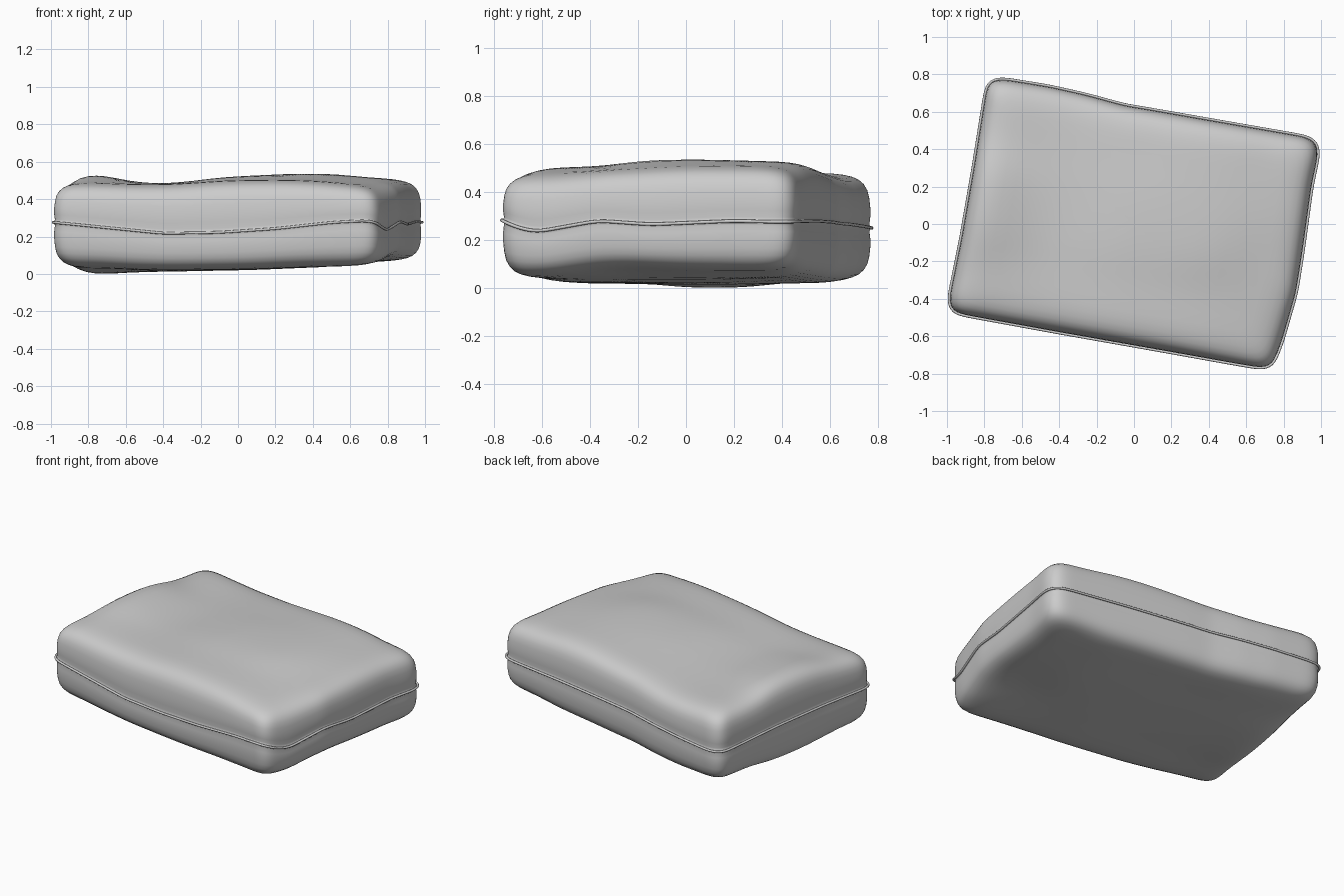
import bpy, bmesh, math
from mathutils import Vector

if "Cube" in bpy.data.objects:
    bpy.data.objects.remove(bpy.data.objects["Cube"])

# Seam outline, counter-clockwise from the front-left corner: x, y, seam height
OUTLINE = [(-.99, -.46, .275), (-.965, -.483, .273), (-.91, -.495, .268),
           (-.4, -.588, .217), (-.1, -.641, .222), (.2, -.694, .242), (.5, -.748, .275),
           (.68, -.779, .285), (.72, -.778, .283), (.75, -.755, .272),
           (.77, -.71, .252), (.80, -.63, .234), (.875, -.37, .281), (.91, -.15, .265),
           (.958, .2, .28), (.994, .37, .276), (.994, .42, .276), (.972, .455, .277),
           (.92, .475, .278), (.5, .548, .28), (.1, .618, .275), (-.05, .643, .27),
           (-.25, .698, .265), (-.45, .743, .258), (-.70, .784, .25), (-.75, .783, .25),
           (-.788, .762, .25), (-.801, .71, .251), (-.865, .31, .268), (-.933, -.08, .275),
           (-1, -.41, .276)]

# Gentle undulation of the two faces: x, y, top height, bottom height
FACES = [(-.85, -.35, .485, .035), (-.4, -.45, .478, .018), (0, -.5, .503, .022),
         (.4, -.58, .505, .035), (.72, -.68, .462, .035),
         (-.88, .08, .545, -.008), (-.4, .08, .478, .012), (0, 0, .525, .018),
         (.38, 0, .54, .033), (.83, -.3, .495, .09), (.9, .05, .513, .07),
         (-.75, .68, .485, .03), (-.35, .6, .468, .018), (0, .5, .505, .03),
         (.4, .45, .53, .042), (.9, .4, .505, .07)]

# Side profile: inset from seam, fraction of the height to the face
PROFILE = [(.012, .035), (.013, .08), (.010, .2), (.010, .36), (.014, .54), (.021, .68),
           (.034, .79), (.052, .87), (.075, .925), (.105, .962), (.14, .985),
           (.18, .996), (.24, 1), (.31, 1)]


def resample(pts, n):
    pts = [Vector(p) for p in pts]
    segs = [(a, b, (b - a).length) for a, b in zip(pts, pts[1:] + pts[:1])]
    total, out, start, k = sum(s[2] for s in segs), [], 0, 0
    for i in range(n):
        d = total * i / n
        while d > start + segs[k][2]:
            start += segs[k][2]
            k += 1
        a, b, l = segs[k]
        out.append(a.lerp(b, (d - start) / l))
    for _ in range(5):
        out = [(out[i - 1] + out[i] * 2 + out[(i + 1) % n]) / 4 for i in range(n)]
    return out


def face_height(x, y, col):
    num = den = 0
    for p in FACES:
        w = math.exp(-((x - p[0]) ** 2 + (y - p[1]) ** 2) / .075)
        num, den = num + w * p[col], den + w
    return num / den


U, V = Vector((.985, -.174)), Vector((.174, .985))


def inset(p, d):
    q = Vector((p.x, p.y))
    return U * q.dot(U) * (1 - d / .885) + V * q.dot(V) * (1 - d / .635)


N = 280
outline = resample(OUTLINE, N)

# Padded body: rings from seam to the middle of each face
bm = bmesh.new()
seam = [bm.verts.new((*inset(p, .008), p.z)) for p in outline]
for col in (2, 3):
    steps = [(d, f, 1) for d, f in PROFILE] + [(.31, 1, s) for s in (.85, .7, .55, .4, .25, .1)]
    prev = seam
    for d, f, s in steps:
        ring = []
        for p in outline:
            q = inset(p, d) * s
            ring.append(bm.verts.new((q.x, q.y, p.z + (face_height(q.x, q.y, col) - p.z) * f)))
        for i in range(N):
            j = (i + 1) % N
            bm.faces.new((prev[i], prev[j], ring[j], ring[i]))
        prev = ring
    mid = bm.verts.new((0, 0, face_height(0, 0, col)))
    for i in range(N):
        bm.faces.new((prev[i], prev[(i + 1) % N], mid))
bmesh.ops.recalc_face_normals(bm, faces=bm.faces)
me = bpy.data.meshes.new("cushion_body")
bm.to_mesh(me)
bm.free()
for f in me.polygons:
    f.use_smooth = True
bpy.context.collection.objects.link(bpy.data.objects.new("cushion_body", me))

# Thin piping around the seam
cu = bpy.data.curves.new("seam_piping", 'CURVE')
cu.dimensions = '3D'
cu.bevel_depth = .007
cu.bevel_resolution = 3
sp = cu.splines.new('POLY')
sp.points.add(N - 1)
for pt, p in zip(sp.points, outline):
    pt.co = (*inset(p, .005), p.z, 1)
sp.use_cyclic_u = True
sp.use_smooth = True
bpy.context.collection.objects.link(bpy.data.objects.new("seam_piping", cu))
